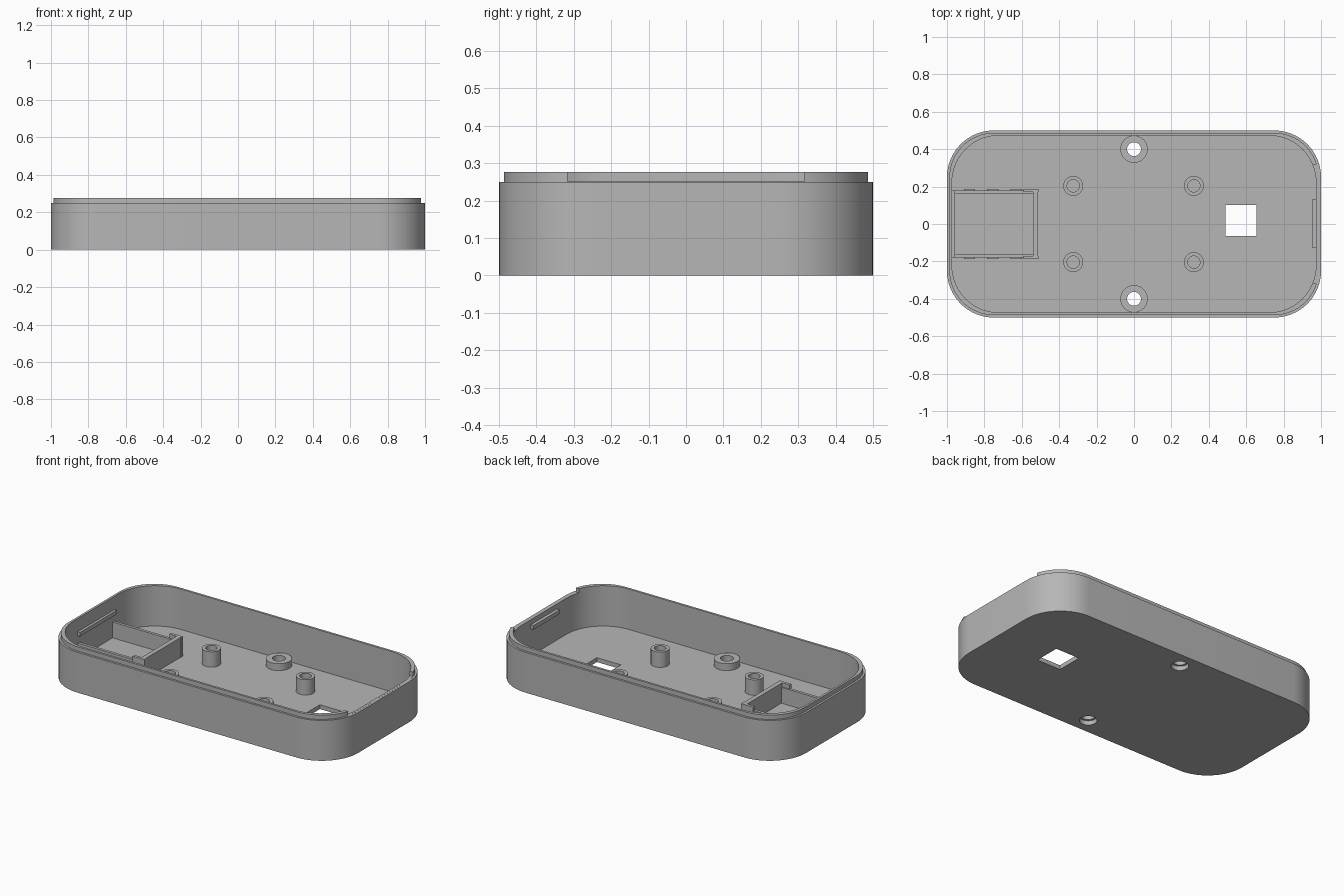
import bpy, bmesh
from math import sin, cos, pi

old = bpy.data.objects.get("Cube")
if old:
    bpy.data.objects.remove(old, do_unlink=True)

grey = bpy.data.materials.new("plain grey")
grey.use_nodes = True
GREY = (0.47, 0.47, 0.47, 1)
grey.diffuse_color = GREY
grey.node_tree.nodes["Principled BSDF"].inputs["Base Color"].default_value = GREY

FLOOR, RIM, TOP = 0.027, 0.25, 0.277
SINK = 0.002  # small overlap that seats parts on the floor


def finish(name, bm):
    bmesh.ops.recalc_face_normals(bm, faces=bm.faces)
    mesh = bpy.data.meshes.new(name)
    bm.to_mesh(mesh)
    bm.free()
    mesh.materials.append(grey)
    obj = bpy.data.objects.new(name, mesh)
    bpy.context.collection.objects.link(obj)
    return obj


def smooth(obj):
    bpy.ops.object.select_all(action='DESELECT')
    obj.select_set(True)
    bpy.context.view_layer.objects.active = obj
    bpy.ops.object.shade_smooth_by_angle(angle=pi / 6)


def rounded(half_x, half_y, radius, steps=16):
    """Outline of a rounded rectangle."""
    points = []
    for quarter, (sx, sy) in enumerate(((1, 1), (-1, 1), (-1, -1), (1, -1))):
        for i in range(steps + 1):
            a = (quarter + i / steps) * pi / 2
            points.append((sx * (half_x - radius) + radius * cos(a),
                           sy * (half_y - radius) + radius * sin(a)))
    return points


def stack(name, levels, closed=False):
    """Skin a list of (outline, z) loops, capped at both ends or joined round."""
    bm = bmesh.new()
    rings = [[bm.verts.new((x, y, z)) for x, y in pts] for pts, z in levels]
    pairs = list(zip(rings, rings[1:]))
    if closed:
        pairs.append((rings[-1], rings[0]))
    else:
        bm.faces.new(rings[0])
        bm.faces.new(rings[-1])
    for a, b in pairs:
        for i in range(len(a)):
            j = (i + 1) % len(a)
            bm.faces.new((a[i], a[j], b[j], b[i]))
    return finish(name, bm)


def box(name, x, y, z):
    pts = [(x[0], y[0]), (x[1], y[0]), (x[1], y[1]), (x[0], y[1])]
    return stack(name, [(pts, z[0]), (pts, z[1])])


def circle(cx, cy, r, n=40):
    return [(cx + r * cos(2 * pi * i / n), cy + r * sin(2 * pi * i / n))
            for i in range(n)]


def tube(name, cx, cy, outer, inner, z0, z1):
    o, i = circle(cx, cy, outer), circle(cx, cy, inner)
    smooth(stack(name, [(o, z0), (o, z1), (i, z1), (i, z0)], closed=True))


def cut(target, cutter):
    cutter.hide_render = True
    mod = target.modifiers.new("cut", 'BOOLEAN')
    mod.operation, mod.solver, mod.object = 'DIFFERENCE', 'EXACT', cutter
    bpy.ops.object.select_all(action='DESELECT')
    bpy.context.view_layer.objects.active = target
    target.select_set(True)
    bpy.ops.object.modifier_apply(modifier=mod.name)
    bpy.data.objects.remove(cutter, do_unlink=True)


# Tray with stepped lip and hollow inside
outer = rounded(1, 0.5, 0.25)
lip = rounded(0.987, 0.487, 0.237)
cavity = rounded(0.973, 0.473, 0.25)
tray = stack("case_tray", [(outer, 0), (outer, RIM), (lip, RIM), (lip, TOP),
                           (cavity, TOP), (cavity, FLOOR)])

# Lip gap, square window, screw holes and end port
cut(tray, box("lip_gap", (0.9, 1.1), (-0.317, 0.317), (RIM + 0.0005, 0.4)))
cut(tray, box("window", (0.49, 0.655), (-0.063, 0.102), (-0.1, 0.1)))
for side in (-1, 1):
    hole = circle(0, side * 0.4, 0.05)
    cut(tray, stack("screw_hole", [(hole, -0.1), (hole, 0.1)]))
port = stack("port", [(rounded(0.043, 0.073, 0.02, 6), -1.1),
                      (rounded(0.043, 0.073, 0.02, 6), -0.9)])
for v in port.data.vertices:  # turn the outline to face along x
    a, b, c = v.co
    v.co = (c, b, a + 0.1)
cut(tray, port)
smooth(tray)

# Screw bosses and board posts
for side, label in ((-1, "front"), (1, "back")):
    tube(label + "_screw_boss", 0, side * 0.4, 0.073, 0.037, FLOOR, 0.07)
    for x, end in ((-0.325, "right"), (0.32, "left")):
        tube(f"{label}_{end}_post", x, side * 0.204, 0.053, 0.033,
             FLOOR - SINK, 0.122)

# Module bay: side walls, taller corners, ribs and end wall
z0 = FLOOR - SINK
for side, label in ((-1, "front"), (1, "back")):
    def band(a, b):
        return sorted((side * a, side * b))
    box(label + "_bay_wall", (-0.975, -0.52), band(0.162, 0.18), (z0, 0.125))
    box(label + "_bay_corner", (-0.59, -0.51), band(0.17, 0.188), (z0, 0.15))
    for i in range(3):
        x = -0.91 + i * 0.125
        box(f"{label}_bay_rib_{i + 1}", (x, x + 0.06), band(0.175, 0.187), (z0, 0.1))
box("bay_end_wall", (-0.54, -0.512), (-0.18, 0.18), (z0, 0.15))

# Snap ridges on the inner end walls
box("right_snap_ridge", (-0.975, -0.957), (-0.18, 0.18), (0.17, 0.195))
box("left_snap_ridge", (0.953, 0.975), (-0.125, 0.13), (0.195, 0.22))
